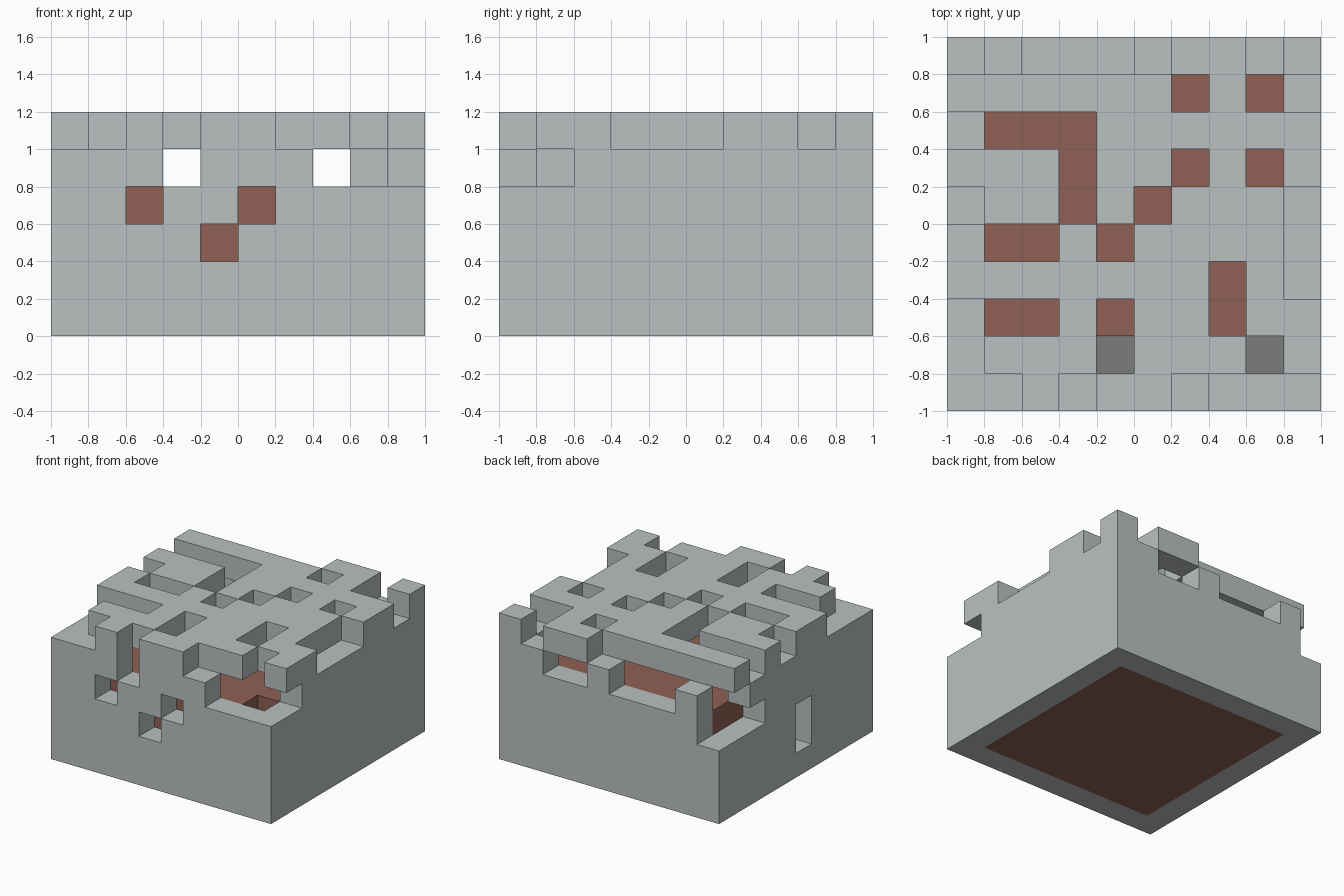
import bpy
import bmesh
from mathutils import Vector

if "Cube" in bpy.data.objects:
    bpy.data.objects.remove(bpy.data.objects["Cube"], do_unlink=True)

N = 10       # blocks along each side
CELL = 0.2   # block size


def material(name, rgb):
    mat = bpy.data.materials.new(name)
    mat.use_nodes = True
    colour = (*rgb, 1)
    mat.diffuse_color = colour
    mat.node_tree.nodes["Principled BSDF"].inputs["Base Color"].default_value = colour
    return mat


STONE = material("pale_stone", (0.49, 0.53, 0.53))
EARTH = material("red_earth", (0.28, 0.118, 0.09))
SLATE = material("dark_slate", (0.2, 0.2, 0.2))

# Roof plan, back row first: # is a block, . is open
ROOF = """
......##.#
######.#..
....######
###.##.#.#
.##.#.###.
#..#.####.
#######.#.
...#.##.##
.###.###.#
..#.##....
""".split()
roof = {(i, N - 1 - r, 5) for r, row in enumerate(ROOF)
        for i, mark in enumerate(row) if mark == "#"}

# Openings in the outer walls, by layer
OPENINGS = {
    4: [(3, 0), (7, 0), (8, 0), (9, 0), (9, 1), (2, 9), (3, 9), (4, 9),
        (6, 9), (7, 9), (0, 8), (0, 9)],
    3: [(2, 0), (5, 0), (0, 7), (0, 8), (0, 9)],
    2: [(4, 0), (0, 4)],
    1: [(0, 4)],
}
PITS = [(4, 1), (8, 1)]

walls, core = set(), set()
for k in range(5):
    for i in range(N):
        for j in range(N):
            if i in (0, N - 1) or j in (0, N - 1):
                if (i, j) not in OPENINGS.get(k, []):
                    walls.add((i, j, k))
            elif k < 4 and not (k == 3 and (i, j) in PITS):
                core.add((i, j, k))
solid = roof | walls | core


def build_blocks(name, cells, mat):
    """Skin the open sides of a set of blocks and merge flat areas."""
    bm = bmesh.new()
    corners = {}

    def corner(p):
        key = tuple(round(c) for c in p)
        if key not in corners:
            corners[key] = bm.verts.new(((key[0] - N / 2) * CELL,
                                         (key[1] - N / 2) * CELL, key[2] * CELL))
        return corners[key]

    for cell in sorted(cells):
        for axis in range(3):
            for sign in (-1, 1):
                near = list(cell)
                near[axis] += sign
                if tuple(near) in solid:
                    continue
                base = Vector(cell)
                u, v = Vector((0, 0, 0)), Vector((0, 0, 0))
                u[(axis + 1) % 3] = 1
                v[(axis + 2) % 3] = 1
                if sign > 0:
                    base[axis] += 1
                else:
                    u, v = v, u
                bm.faces.new([corner(p) for p in (base, base + u, base + u + v, base + v)])
    bmesh.ops.dissolve_limit(bm, angle_limit=0.01, verts=bm.verts, edges=bm.edges)
    mesh = bpy.data.meshes.new(name)
    bm.to_mesh(mesh)
    bm.free()
    mesh.materials.append(mat)
    obj = bpy.data.objects.new(name, mesh)
    bpy.context.collection.objects.link(obj)
    return obj


build_blocks("outer_walls", walls, STONE)
build_blocks("pierced_roof", roof, STONE)
build_blocks("earth_core", core, EARTH)

# Dark floor plates in the two pits
for n, (i, j) in enumerate(PITS, 1):
    bpy.ops.mesh.primitive_cube_add(
        size=1, location=((i + 0.5 - N / 2) * CELL, (j + 0.5 - N / 2) * CELL, 3 * CELL + 0.003))
    plate = bpy.context.object
    plate.name = f"pit_floor_{n}"
    plate.scale = (CELL, CELL, 0.006)
    plate.data.materials.append(SLATE)
